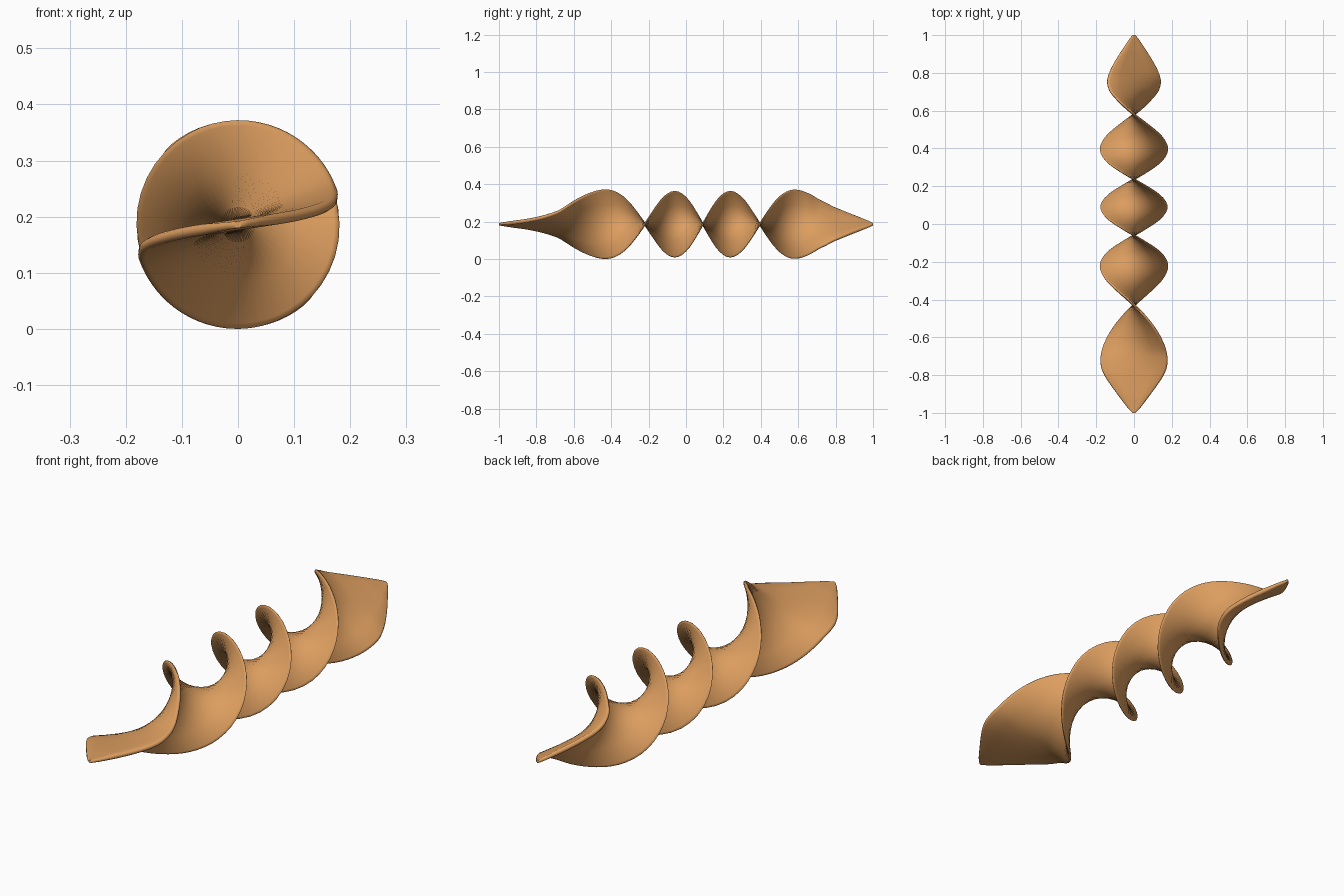
import bpy, bmesh, math

if "Cube" in bpy.data.objects:
    bpy.data.objects.remove(bpy.data.objects["Cube"])

# (y, twist angle in degrees) along the ribbon
TWIST = [(-1, 8), (-0.9, 8.5), (-0.8, 11), (-0.7, 19), (-0.6, 41), (-0.43, 90), (-0.22, 180),
         (-0.06, 270), (0.09, 360), (0.237, 450), (0.395, 540), (0.58, 630),
         (0.65, 656), (0.72, 677), (0.8, 687), (0.9, 690), (1, 691)]
# (y, half width) along the ribbon, pointed leaf shape at both ends
WIDTH = [(-1, 0.008), (-0.985, 0.024), (-0.95, 0.052), (-0.9, 0.09), (-0.85, 0.127), (-0.8, 0.16),
         (-0.75, 0.181), (-0.7, 0.187), (-0.43, 0.186), (-0.06, 0.178), (0.24, 0.178),
         (0.58, 0.185), (0.68, 0.186), (0.74, 0.181), (0.8, 0.155), (0.85, 0.124),
         (0.9, 0.088), (0.95, 0.05), (0.985, 0.023), (1, 0.008)]
STATIONS = 120


def smooth_lookup(table, y):
    """Cubic interpolation with monotone slopes."""
    def slope(i):
        if i == 0 or i == len(table) - 1:
            return 0.0
        a = (table[i][1] - table[i-1][1]) / (table[i][0] - table[i-1][0])
        b = (table[i+1][1] - table[i][1]) / (table[i+1][0] - table[i][0])
        return 2 * a * b / (a + b) if a * b > 0 else 0.0
    for i in range(len(table) - 1):
        (y0, v0), (y1, v1) = table[i], table[i+1]
        if y <= y1:
            h = y1 - y0
            t = (y - y0) / h
            return ((2*t**3 - 3*t**2 + 1) * v0 + (t**3 - 2*t**2 + t) * h * slope(i)
                    + (3*t**2 - 2*t**3) * v1 + (t**3 - t**2) * h * slope(i + 1))
    return table[-1][1]


def section(half_w, half_t):
    """Flat strip with rounded edges, as (across, thickness) points."""
    flat = max(half_w - half_t, 0.0)
    pts = []
    for side in (1, -1):
        for k in range(5):
            a = math.radians(-90 + 45 * k)
            pts.append((side * (flat + half_t * math.cos(a)), side * half_t * math.sin(a)))
        for f in (0.6, 0.2, -0.2, -0.6):
            pts.append((side * flat * f, side * half_t))
    return pts


# Twisted ribbon
bm = bmesh.new()
rings = []
for i in range(STATIONS + 1):
    y = -math.cos(math.pi * i / STATIONS) * 0.35 + (2 * i / STATIONS - 1) * 0.65
    a = math.radians(smooth_lookup(TWIST, y))
    half_w = smooth_lookup(WIDTH, y)
    half_t = min(0.010, 0.006 + 0.05 * (1 - abs(y)))
    rings.append([bm.verts.new((u * math.cos(a) - v * math.sin(a), y,
                                u * math.sin(a) + v * math.cos(a) + 0.188))
                  for u, v in section(half_w, half_t)])
for r, s in zip(rings, rings[1:]):
    n = len(r)
    for k in range(n):
        bm.faces.new((r[k], r[(k+1) % n], s[(k+1) % n], s[k]))
bm.faces.new(rings[0])
bm.faces.new(rings[-1][::-1])
bmesh.ops.recalc_face_normals(bm, faces=bm.faces)
low = min(v.co.z for v in bm.verts)
bmesh.ops.translate(bm, verts=bm.verts, vec=(0, 0, -low))

mesh = bpy.data.meshes.new("twisted_ribbon")
bm.to_mesh(mesh)
bm.free()
ribbon = bpy.data.objects.new("twisted_ribbon", mesh)
bpy.context.collection.objects.link(ribbon)

# Single pasta-like tan colour
tan = bpy.data.materials.new("warm_tan")
tan.diffuse_color = (0.72, 0.34, 0.115, 1)
tan.use_nodes = True
tan.node_tree.nodes["Principled BSDF"].inputs["Base Color"].default_value = tan.diffuse_color
mesh.materials.append(tan)

bpy.context.view_layer.objects.active = ribbon
ribbon.select_set(True)
bpy.ops.object.shade_smooth_by_angle(angle=math.radians(60))
